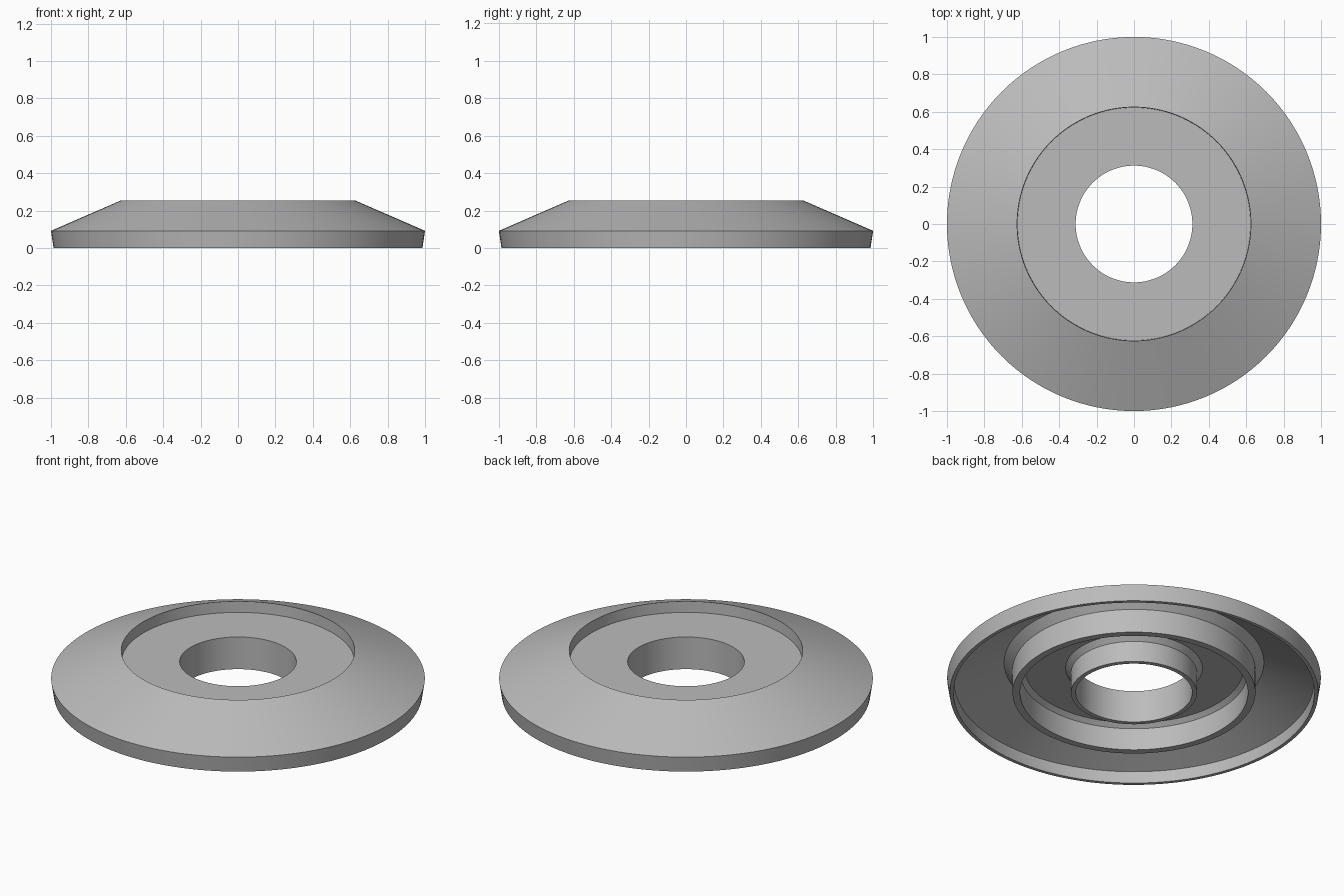
import bpy
import math

SEGMENTS = 128

cube = bpy.data.objects.get("Cube")
if cube:
    bpy.data.objects.remove(cube)

grey = bpy.data.materials.new("plain grey")
grey.use_nodes = True
colour = (0.5, 0.5, 0.5, 1)
grey.diffuse_color = colour
grey.node_tree.nodes["Principled BSDF"].inputs["Base Color"].default_value = colour

# Closed cross-section as (radius, height)
profile = [
    # bore and recessed floor
    (0.312, 0), (0.312, 0.19), (0.623, 0.19),
    # recess wall, sloping top and outer edge
    (0.625, 0.255), (1, 0.092), (0.986, 0),
    # thin outer lip and sloping underside
    (0.966, 0), (0.963, 0.068), (0.695, 0.186),
    # middle support ring with chamfered roots
    (0.65, 0.14), (0.65, 0), (0.61, 0), (0.61, 0.13), (0.585, 0.152),
    # underside of the floor and bore sleeve
    (0.366, 0.152), (0.337, 0.123), (0.337, 0),
]


def revolve(name, section, material):
    """Turn a closed section around the z axis."""
    n = len(section)
    verts, faces = [], []
    for s in range(SEGMENTS):
        a = math.tau * s / SEGMENTS
        verts += [(r * math.cos(a), r * math.sin(a), z) for r, z in section]
        t = (s + 1) % SEGMENTS
        for i in range(n):
            j = (i + 1) % n
            faces.append((s * n + i, s * n + j, t * n + j, t * n + i))
    mesh = bpy.data.meshes.new(name)
    mesh.from_pydata(verts, [], faces)
    mesh.materials.append(material)
    obj = bpy.data.objects.new(name, mesh)
    bpy.context.collection.objects.link(obj)
    return obj


# Dished ring body
body = revolve("flanged_ring", profile, grey)
bpy.ops.object.select_all(action='DESELECT')
body.select_set(True)
bpy.context.view_layer.objects.active = body

# Outward normals, then smooth sides with crisp rims
bpy.ops.object.mode_set(mode='EDIT')
bpy.ops.mesh.select_all(action='SELECT')
bpy.ops.mesh.normals_make_consistent(inside=False)
bpy.ops.object.mode_set(mode='OBJECT')
bpy.ops.object.shade_smooth_by_angle(angle=math.radians(20))
